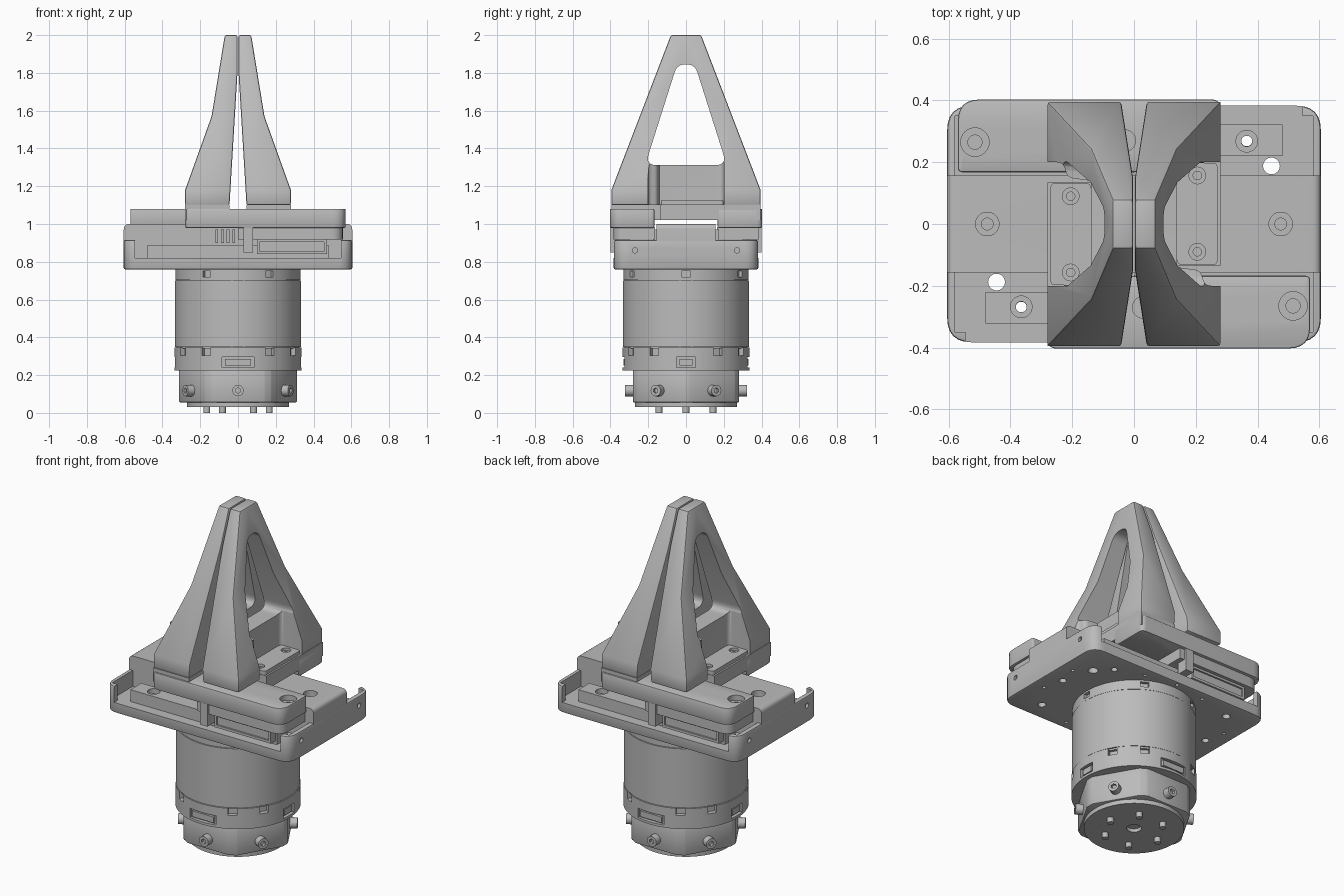
import bpy, bmesh, math
from mathutils import Matrix, Vector

if "Cube" in bpy.data.objects:
    bpy.data.objects.remove(bpy.data.objects["Cube"])

GREY = (0.5, 0.5, 0.5, 1)
grey = bpy.data.materials.new("machined grey")
grey.use_nodes = True
grey.diffuse_color = GREY
grey.node_tree.nodes["Principled BSDF"].inputs["Base Color"].default_value = GREY


def add(name, bm):
    bmesh.ops.recalc_face_normals(bm, faces=bm.faces)
    mesh = bpy.data.meshes.new(name)
    bm.to_mesh(mesh)
    bm.free()
    mesh.materials.append(grey)
    obj = bpy.data.objects.new(name, mesh)
    bpy.context.scene.collection.objects.link(obj)
    return obj


def fillet(pts, radii, steps=6):
    """Round each corner of a polygon with its own tangent length."""
    out = []
    for i, p in enumerate(pts):
        p, a, b = Vector(p), Vector(pts[i - 1]), Vector(pts[(i + 1) % len(pts)])
        r = radii[i]
        if not r:
            out.append(p)
            continue
        s, e = p + (a - p).normalized() * r, p + (b - p).normalized() * r
        for k in range(steps + 1):
            t = k / steps
            out.append(s * (1 - t) ** 2 + p * 2 * t * (1 - t) + e * t * t)
    return out


def prism(name, pts, axis, lo, hi):
    """Extrude a polygon along x, y or z."""
    place = {"x": lambda a, b: (lo, a, b), "y": lambda a, b: (a, lo, b),
             "z": lambda a, b: (a, b, lo)}[axis]
    bm = bmesh.new()
    face = bm.faces.new([bm.verts.new(place(*p)) for p in pts])
    new = bmesh.ops.extrude_face_region(bm, geom=[face])["geom"]
    step = Vector([hi - lo if axis == c else 0 for c in "xyz"])
    bmesh.ops.translate(bm, vec=step, verts=[v for v in new if isinstance(v, bmesh.types.BMVert)])
    return add(name, bm)


def rect(x0, x1, y0, y1):
    return [(x0, y0), (x1, y0), (x1, y1), (x0, y1)]


def box(name, x0, x1, y0, y1, z0, z1):
    return prism(name, rect(x0, x1, y0, y1), "z", z0, z1)


def disc(name, x, y, r, z0, z1, sides=32):
    ring = [(x + r * math.cos(k * math.tau / sides), y + r * math.sin(k * math.tau / sides))
            for k in range(sides)]
    return prism(name, ring, "z", z0, z1)


def move(obj, matrix):
    obj.data.transform(matrix)
    return obj


def turn(obj, degrees):
    return move(obj, Matrix.Rotation(math.radians(degrees), 4, "Z"))


def apply(obj, kind, **props):
    mod = obj.modifiers.new(kind, kind)
    for key, value in props.items():
        setattr(mod, key, value)
    result = bpy.data.meshes.new_from_object(obj.evaluated_get(bpy.context.evaluated_depsgraph_get()))
    obj.modifiers.clear()
    obj.data = result
    return obj


def cut(obj, *tools, op="DIFFERENCE"):
    for tool in tools:
        apply(obj, "BOOLEAN", object=tool, operation=op, solver="EXACT")
        bpy.data.objects.remove(tool)
    return obj


def soften(obj, width):
    return apply(obj, "BEVEL", width=width, segments=2, limit_method="ANGLE")


def twin(obj, name):
    """Second copy, turned half way round the centre axis."""
    other = obj.copy()
    other.data = obj.data.copy()
    other.name = name
    bpy.context.scene.collection.objects.link(other)
    return turn(other, 180)


def counterbore(x, y, r, top, depth, bottom):
    return [disc("cutter", x, y, r, top - depth, top + 0.1),
            disc("cutter", x, y, r * 0.5, bottom, top + 0.05)]


# Mounting disc with locating pins
cut(disc("mounting_disc", 0, 0, 0.27, 0.03, 0.06, 64), disc("cutter", 0, 0, 0.04, 0, 0.05))
for k in range(6):
    turn(disc(f"locating_pin_{k + 1}", 0.165, 0, 0.018, 0, 0.035, 20), 60 * k)

# Coupler: round body with six flats, each with a clamp screw
hexagon = [(0.325 * math.cos(k * math.pi / 3), 0.325 * math.sin(k * math.pi / 3)) for k in range(6)]
coupler = disc("coupler", 0, 0, 0.312, 0.055, 0.23, 64)
soften(cut(coupler, prism("cutter", hexagon, "z", 0, 0.3), op="INTERSECT"), 0.008)
for k in range(6):
    screw = cut(disc("clamp_screw_%d" % (k + 1), 0, 0, 0.03, 0.26, 0.322, 24),
                disc("cutter", 0, 0, 0.015, 0.305, 0.4, 6))
    move(screw, Matrix.Translation((0, 0, 0.118)) @ Matrix.Rotation(math.pi / 2, 4, "Y"))
    turn(screw, 30 + 60 * k)

# Motor housing: three stacked rings with small notches and connectors
lower_ring = disc("motor_lower_ring", 0, 0, 0.337, 0.225, 0.347, 96)
housing = disc("motor_housing", 0, 0, 0.334, 0.35, 0.7, 96)
disc("motor_core", 0, 0, 0.326, 0.34, 0.71, 64)
upper_ring = disc("motor_upper_ring", 0, 0, 0.331, 0.703, 0.765, 96)
for angle in range(0, 360, 30):
    if angle % 90:
        cut(lower_ring, turn(box("cutter", 0.31, 0.4, -0.025, 0.025, 0.305, 0.4), angle))
    else:
        wide = 0.085 if angle % 180 else 0.05
        cut(lower_ring, turn(box("cutter", 0.315, 0.4, -wide, wide, 0.24, 0.295), angle))
        turn(box(f"connector_{angle}", 0.3, 0.33, 0.015 - wide, wide - 0.015, 0.25, 0.285), angle)
    if angle % 60 == 0:
        cut(upper_ring, turn(box("cutter", 0.31, 0.4, -0.023, 0.023, 0.72, 0.75), angle))

# Slide base: rounded tray with thin end walls and open long sides
base = prism("slide_base", fillet(rect(-0.605, 0.605, -0.383, 0.383), [0.08] * 4), "z", 0.76, 0.915)
soften(base, 0.008)
cut(base, box("cutter", -0.58, 0.58, -0.35, 0.35, 0.82, 1.1),
    box("cutter", -0.545, 0.545, -0.6, 0.6, 0.82, 1.1))
for s in (1, -1):
    cut(base, disc("cutter", 0.445 * s, 0.188 * s, 0.027, 0.7, 1),
        disc("cutter", 0.365 * s, 0.27 * s, 0.018, 0.7, 1))
    for x, y, r in [(0.5, 0, 0.02), (0.42, -0.27, 0.022), (0.53, 0.12, 0.01),
                    (0.53, -0.12, 0.01), (0.2, 0.33, 0.01), (0.2, -0.33, 0.01), (0, 0.36, 0.01)]:
        cut(base, disc("cutter", x * s, y * s, r, 0.7, 0.785, 16))
    for y in (-0.27, 0.27):
        hole = disc("cutter", 0, 0, 0.014, 0.59, 0.7, 16)
        move(hole, Matrix.Translation((0, y, 0.86)) @ Matrix.Rotation(math.pi / 2 * s, 4, "Y"))
        cut(base, hole)

# Centre bridge along the whole base
bridge = prism("centre_bridge", fillet(rect(-0.605, 0.605, 0.815, 1.0), [0, 0, 0.03, 0.03]),
               "y", -0.157, 0.157)
for s in (1, -1):
    cut(bridge, *counterbore(0.475 * s, 0, 0.038, 1.0, 0.04, 0.8))

# Rails and moving parts, each built once and turned half way round
rail = box("front_rail", -0.48, 0.48, -0.322, -0.22, 0.81, 0.89)
cut(rail, *counterbore(-0.365, -0.268, 0.035, 0.89, 0.03, 0.8))
twin(rail, "back_rail")

carrier = prism("front_carrier", fillet(rect(-0.28, 0.57, -0.403, -0.168), [0.03, 0.07, 0.015, 0]),
                "z", 0.98, 1.08)
soften(carrier, 0.006)
cut(carrier, *counterbore(0.515, -0.265, 0.046, 1.08, 0.03, 0.99),
    disc("cutter", 0.03, -0.27, 0.035, 1.05, 1.2))
twin(carrier, "back_carrier")

carriage = prism("front_carriage", fillet(rect(0, 0.555, -0.385, -0.165), [0, 0.07, 0, 0]),
                 "z", 0.918, 0.985)
twin(carriage, "back_carriage")
stop = box("front_stop_tab", 0.03, 0.08, -0.4, -0.33, 0.85, 0.985)
twin(stop, "back_stop_tab")
guide = box("front_guide_bar", 0.1, 0.47, -0.365, -0.3, 0.84, 0.92)
cut(guide, box("cutter", 0.115, 0.455, -0.4, -0.355, 0.855, 0.905))
twin(guide, "back_guide_bar")
for k in range(4):
    tooth = box(f"front_rack_tooth_{k + 1}", -0.12 + 0.03 * k, -0.105 + 0.03 * k, -0.175, -0.15, 0.9, 0.97)
    twin(tooth, f"back_rack_tooth_{k + 1}")

# Finger seats with bolted pads
seat = box("left_finger_seat", 0.045, 0.28, -0.135, 0.395, 1.02, 1.102)
twin(seat, "right_finger_seat")
pad = prism("left_finger_pad", fillet(rect(0.14, 0.27, -0.132, 0.198), [0.015] * 4), "z", 1.09, 1.125)
for y in (-0.09, 0.157):
    cut(pad, *counterbore(0.205, y, 0.027, 1.125, 0.015, 1.0))
twin(pad, "right_finger_pad")

# Fingers: front profile crossed with side profile, then window and pocket
profile = [(0.003, 2), (0.07, 2), (0.14, 1.57), (0.28, 1.18), (0.28, 1.1), (0.045, 1.1), (0.003, 1.8)]
side = [(-0.395, 1), (0.395, 1), (0.395, 1.18), (0.08, 2.1), (0.08, 2), (-0.08, 2), (-0.395, 1.18)]
side.pop(3)
finger = prism("left_finger", profile, "y", -0.5, 0.5)
cut(finger, prism("cutter", side, "x", -0.5, 0.5), op="INTERSECT")
soften(finger, 0.009)
window = fillet([(-0.216, 1.312), (0.216, 1.312), (0.047, 1.845), (-0.047, 1.845)],
                [0.06, 0.06, 0.044, 0.044])
pocket = fillet([(0.14, -0.14), (0.215, -0.15), (0.23, -0.2), (0.5, -0.2), (0.5, 0.2), (0.14, 0.2)],
                [0, 0.02, 0.02, 0, 0, 0.03])
cut(finger, prism("cutter", window, "x", -0.5, 0.5), prism("cutter", pocket, "z", 1.0, 1.33))
twin(finger, "right_finger")

# Smooth shading on the curved parts, sharp edges kept
bpy.ops.object.select_all(action="DESELECT")
for obj in bpy.context.scene.objects:
    if obj.type == "MESH":
        obj.select_set(True)
        bpy.context.view_layer.objects.active = obj
bpy.ops.object.shade_smooth_by_angle(angle=math.radians(30))
